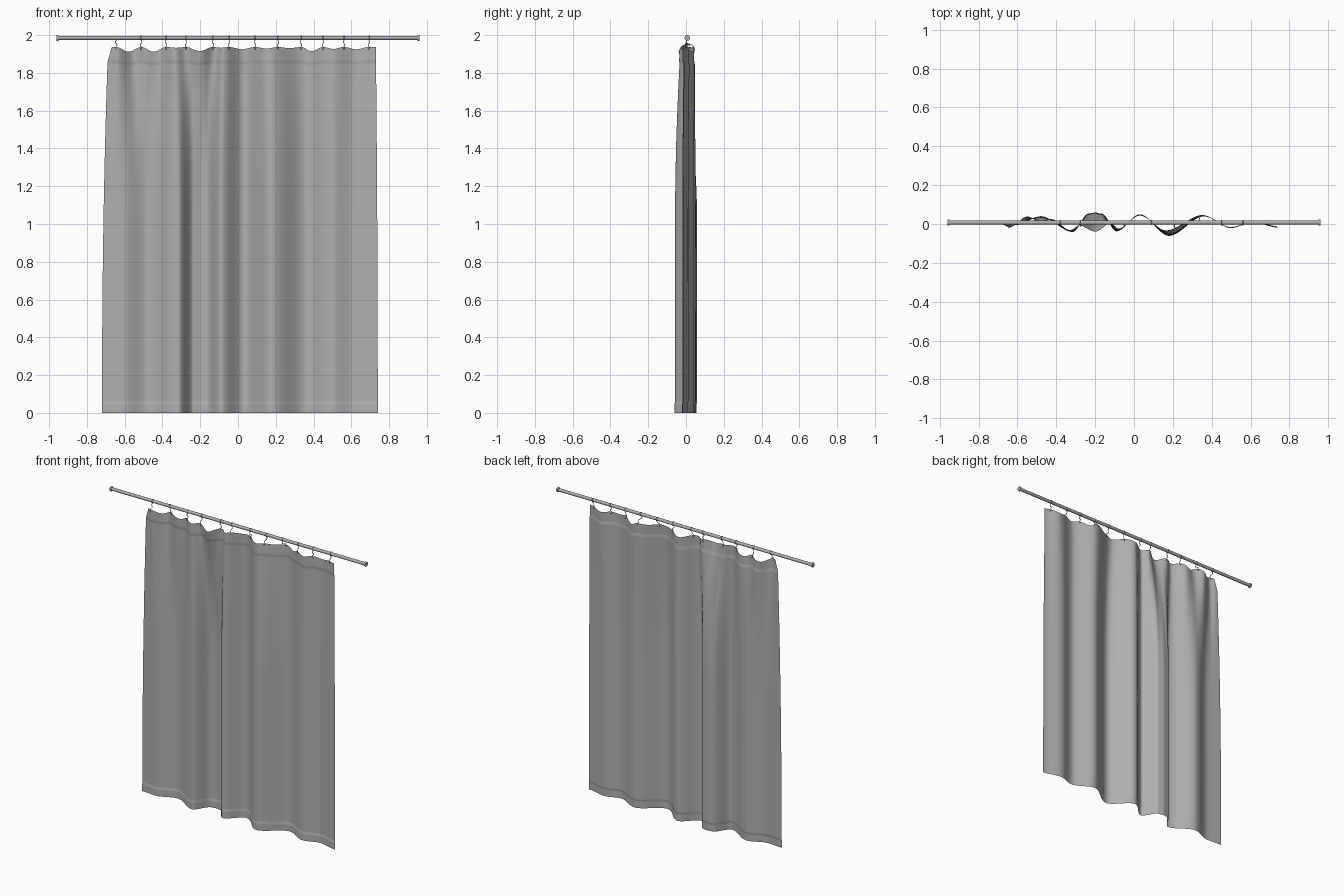
import bpy, bmesh, math

if "Cube" in bpy.data.objects:
    bpy.data.objects.remove(bpy.data.objects["Cube"])

ROD_Y, ROD_Z, ROD_R = 0.007, 1.985, 0.0105
RINGS = [-0.645, -0.513, -0.381, -0.275, -0.132, -0.048,
         0.09, 0.212, 0.333, 0.45, 0.561, 0.693]
SAGS = [0.025, 0.025, 0.004, 0.022, 0.004, 0.012, 0.008, 0.006, 0.022, 0.010, 0.012]

# Fold extremes (x, y) of the cloth along its bottom and its top edge
BOTTOM = [(-0.72, 0.003), (-0.61, -0.003), (-0.48, 0.04), (-0.315, -0.038), (-0.235, 0.053),
          (-0.2, 0.059), (-0.165, 0.053), (-0.09, -0.035), (0.03, 0.05), (0.18, -0.058),
          (0.36, 0.042), (0.5, -0.018), (0.61, 0.012), (0.74, -0.015)]
TOP = [(-0.68, 0.0), (-0.64, -0.014), (-0.55, 0.042), (-0.485, 0.012), (-0.42, 0.026),
       (-0.33, -0.03), (-0.28, -0.005), (-0.2, -0.039), (-0.12, 0.008), (-0.08, -0.022),
       (0.03, 0.046), (0.165, -0.03), (0.35, 0.047), (0.5, -0.015), (0.63, 0.02), (0.73, -0.01)]

grey = bpy.data.materials.new("grey")
grey.diffuse_color = (0.43, 0.43, 0.43, 1)
grey.use_nodes = True
grey.node_tree.nodes["Principled BSDF"].inputs["Base Color"].default_value = grey.diffuse_color


def smooth(t):
    t = min(1, max(0, t))
    return t * t * (3 - 2 * t)


def wave(points, x):
    if x <= points[0][0]:
        return points[0][1]
    for (x0, y0), (x1, y1) in zip(points, points[1:]):
        if x <= x1:
            return y0 + (y1 - y0) * smooth((x - x0) / (x1 - x0))
    return points[-1][1]


def sag_at(x):
    for x0, x1, sag in zip(RINGS, RINGS[1:], SAGS):
        if x0 <= x <= x1:
            return sag * math.sin(math.pi * (x - x0) / (x1 - x0)) ** 2
    return 0


def cloth_point(u, v):
    left = -0.72 + 0.032 * v ** 2.2 + 0.02 * max(0, (v - 0.96) / 0.04) * max(0, 1 - u * 12)
    right = 0.74 - 0.01 * v ** 2
    x = left + (right - left) * u
    z = v * 1.937 - sag_at(x) * v ** 16
    w = max(0, (z - 1.0) / 0.93) ** 2
    y = wave(BOTTOM, x) * (1 - w) + wave(TOP, x) * w
    # Hems stand slightly proud of the front
    hem = smooth((0.030 - v) / 0.006) + smooth((v - 0.955) / 0.010)
    return (x, y - 0.003 * hem, z)


# Curtain sheet, with extra rows at the hem seams
COLS = 240
rows = [i * 0.003 for i in range(11)] + [0.033 + i * 0.0184 for i in range(51)]
rows = [v for v in rows if v < 0.95] + [0.951 + i * 0.0035 for i in range(14)] + [1.0]
bm = bmesh.new()
grid = [[bm.verts.new(cloth_point(i / COLS, v)) for i in range(COLS + 1)] for v in rows]
for a, b in zip(grid, grid[1:]):
    for i in range(COLS):
        bm.faces.new((a[i], a[i + 1], b[i + 1], b[i]))
mesh = bpy.data.meshes.new("curtain")
bm.to_mesh(mesh)
bm.free()
mesh.shade_smooth()
curtain = bpy.data.objects.new("curtain", mesh)
bpy.context.collection.objects.link(curtain)


def cylinder(name, x, radius, depth):
    bpy.ops.mesh.primitive_cylinder_add(vertices=24, radius=radius, depth=depth,
                                        location=(x, ROD_Y, ROD_Z), rotation=(0, math.pi / 2, 0))
    bpy.context.object.name = name
    bpy.ops.object.shade_smooth_by_angle()


# Rod with end caps
cylinder("rod", 0, ROD_R, 1.91)
for side in (-1, 1):
    cylinder("rod_end_cap", side * 0.955, 0.015, 0.01)

# Wire rings around the rod, each with a small hook down to the cloth
for k, x in enumerate(RINGS):
    bpy.ops.mesh.primitive_torus_add(major_segments=24, minor_segments=8, major_radius=0.0115,
                                     minor_radius=0.002, location=(x, ROD_Y, ROD_Z),
                                     rotation=(0, math.pi / 2, 0))
    bpy.context.object.name = "ring"
    bpy.ops.object.shade_smooth()
    cy = wave(TOP, x)
    s = 0.004 if k % 2 else -0.004
    pts = [(x, ROD_Y, ROD_Z - 0.012), (x + s, ROD_Y - 0.006, 1.962),
           (x - s, (ROD_Y + cy) / 2, 1.95), (x, cy - 0.006, 1.938),
           (x, cy - 0.005, 1.927), (x, cy + 0.003, 1.925)]
    curve = bpy.data.curves.new("hook", 'CURVE')
    curve.dimensions = '3D'
    curve.bevel_depth = 0.002
    curve.bevel_resolution = 1
    curve.resolution_u = 4
    spline = curve.splines.new('BEZIER')
    spline.bezier_points.add(len(pts) - 1)
    for p, co in zip(spline.bezier_points, pts):
        p.co = co
        p.handle_left_type = p.handle_right_type = 'AUTO'
    bpy.context.collection.objects.link(bpy.data.objects.new("hook", curve))

for obj in bpy.context.collection.objects:
    obj.data.materials.append(grey)
